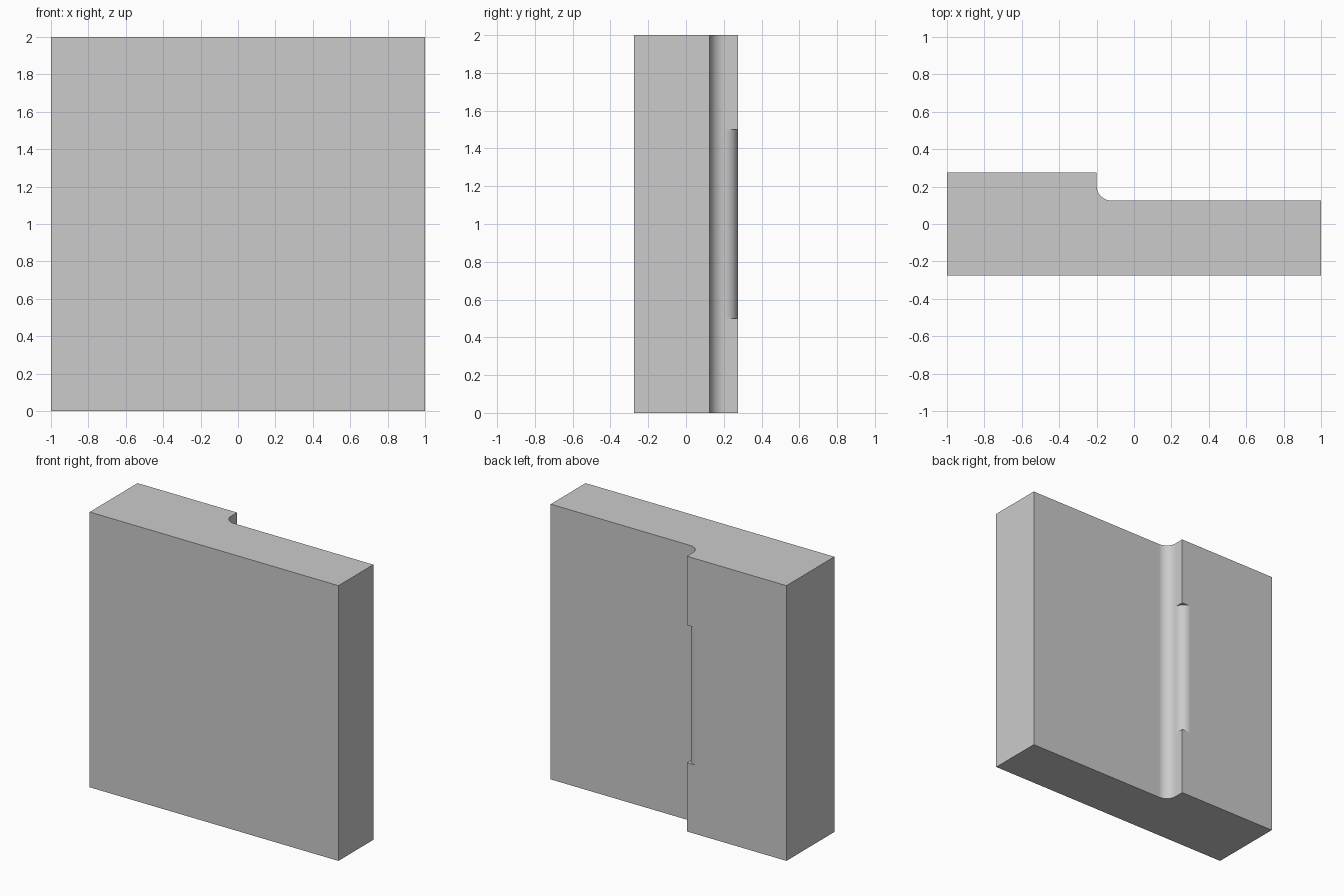
import bpy
import bmesh
from math import cos, sin, radians

if "Cube" in bpy.data.objects:
    bpy.data.objects.remove(bpy.data.objects["Cube"], do_unlink=True)

HALF_W, HALF_D, HEIGHT = 1.0, 0.275, 2.0
STEP_X, LOW_Y = -0.2, 0.125
FILLET, ROUND = 0.08, 0.07
SEGMENTS = 16

grey = bpy.data.materials.new("light grey")
grey.use_nodes = True
grey.diffuse_color = (0.6, 0.6, 0.6, 1)
grey.node_tree.nodes["Principled BSDF"].inputs["Base Color"].default_value = (0.6, 0.6, 0.6, 1)


def arc(cx, cy, r, start, end):
    angles = [radians(start + (end - start) * i / SEGMENTS) for i in range(SEGMENTS + 1)]
    return [(cx + r * cos(a), cy + r * sin(a)) for a in angles]


def extrude_profile(name, points, z0, z1):
    bm = bmesh.new()
    face = bm.faces.new([bm.verts.new((x, y, z0)) for x, y in points])
    top = bmesh.ops.extrude_face_region(bm, geom=[face])["geom"]
    bmesh.ops.translate(bm, vec=(0, 0, z1 - z0),
                        verts=[g for g in top if isinstance(g, bmesh.types.BMVert)])
    bmesh.ops.recalc_face_normals(bm, faces=bm.faces)
    mesh = bpy.data.meshes.new(name)
    bm.to_mesh(mesh)
    bm.free()
    mesh.materials.append(grey)
    obj = bpy.data.objects.new(name, mesh)
    bpy.context.collection.objects.link(obj)
    return obj


# Stepped slab with a concave fillet at the foot of the step
slab_profile = [(-HALF_W, -HALF_D), (HALF_W, -HALF_D), (HALF_W, LOW_Y)]
slab_profile += arc(STEP_X + FILLET, LOW_Y + FILLET, FILLET, 270, 180)
slab_profile += [(STEP_X, HALF_D), (-HALF_W, HALF_D)]
slab = extrude_profile("stepped_slab", slab_profile, 0, HEIGHT)

# Cutter that rounds the middle half of the step's outer edge
cut_profile = arc(STEP_X - ROUND, HALF_D - ROUND, ROUND, 0, 90)
cut_profile += [(STEP_X - ROUND, HALF_D + 0.1), (STEP_X + 0.1, HALF_D + 0.1),
                (STEP_X + 0.1, HALF_D - ROUND)]
cutter = extrude_profile("edge_round_cutter", cut_profile, 0.5, 1.5)
cutter.hide_render = True

cut = slab.modifiers.new("edge_round", "BOOLEAN")
cut.operation = "DIFFERENCE"
cut.solver = "EXACT"
cut.object = cutter

bpy.ops.object.select_all(action="DESELECT")
slab.select_set(True)
bpy.context.view_layer.objects.active = slab
bpy.ops.object.modifier_apply(modifier=cut.name)
bpy.data.objects.remove(cutter, do_unlink=True)

# Smooth curves, with the large faces kept flat
bpy.ops.object.shade_smooth_by_angle(angle=radians(30))
weighted = slab.modifiers.new("flat_faces", "WEIGHTED_NORMAL")
weighted.keep_sharp = True
